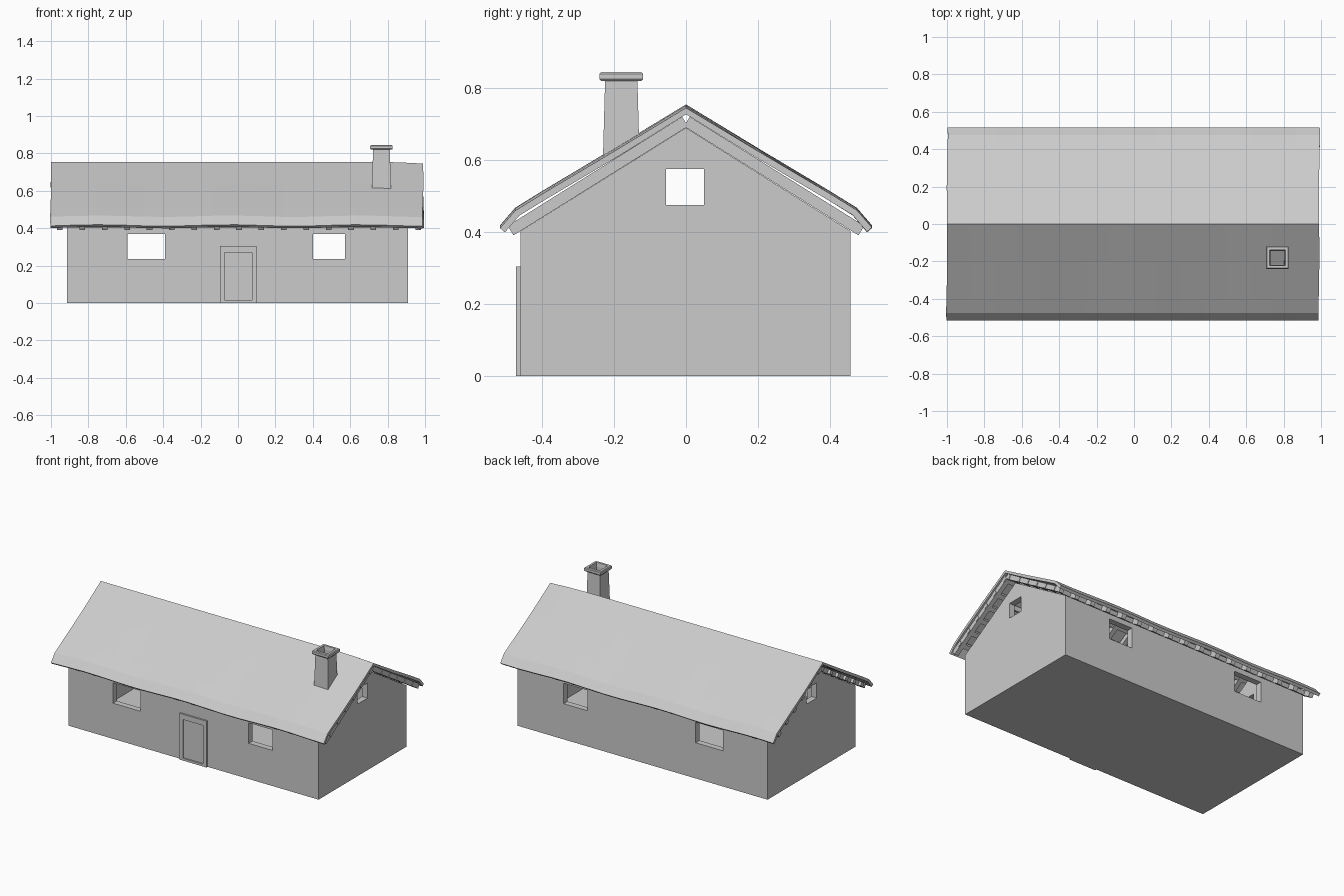
import bpy, bmesh, math
from mathutils import Matrix, Vector

if "Cube" in bpy.data.objects:
    bpy.data.objects.remove(bpy.data.objects["Cube"])


def make(name, bm):
    bmesh.ops.recalc_face_normals(bm, faces=bm.faces)
    me = bpy.data.meshes.new(name)
    bm.to_mesh(me)
    bm.free()
    ob = bpy.data.objects.new(name, me)
    bpy.context.collection.objects.link(ob)
    return ob


def add_box(bm, lo, hi, matrix=None):
    lo, hi = Vector(lo), Vector(hi)
    m = Matrix.Translation((lo + hi) / 2) @ Matrix.Diagonal((hi - lo).to_4d())
    bmesh.ops.create_cube(bm, size=1, matrix=(matrix or Matrix()) @ m)


def prism(name, profile, x0, x1):
    bm = bmesh.new()
    face = bm.faces.new([bm.verts.new((x0, y, z)) for y, z in profile])
    ext = bmesh.ops.extrude_face_region(bm, geom=[face], use_keep_orig=True)
    verts = [g for g in ext["geom"] if isinstance(g, bmesh.types.BMVert)]
    bmesh.ops.translate(bm, vec=(x1 - x0, 0, 0), verts=verts)
    return make(name, bm)


def cut(ob, cutter):
    cutter.hide_render = True
    mod = ob.modifiers.new("cut", "BOOLEAN")
    mod.operation = "DIFFERENCE"
    mod.solver = "EXACT"
    mod.object = cutter
    bpy.context.view_layer.objects.active = ob
    bpy.ops.object.modifier_apply(modifier=mod.name)
    bpy.data.objects.remove(cutter)


def box_cutter(lo, hi):
    bm = bmesh.new()
    add_box(bm, lo, hi)
    return make("cutter", bm)


# Gabled walls, hollow and open to the rafters, with through windows
walls = prism("walls", [(-.46, 0), (.457, 0), (.457, .403), (0, .69), (-.46, .403)], -.915, .91)
T = .04
cut(walls, prism("cutter", [(-.46 + T, .015), (.457 - T, .015), (.457 - T, .8), (-.46 + T, .8)],
                 -.915 + T, .91 - T))
cut(walls, box_cutter((-.59, -.6, .235), (-.39, .6, .37)))
cut(walls, box_cutter((.40, -.6, .235), (.572, .6, .37)))
cut(walls, box_cutter((-1.2, -.055, .475), (1.2, .05, .575)))

# Door frame and door leaf
bm = bmesh.new()
add_box(bm, (-.097, -.472, 0), (-.072, -.455, .305))
add_box(bm, (.075, -.472, 0), (.10, -.455, .305))
add_box(bm, (-.072, -.472, .27), (.075, -.455, .305))
add_box(bm, (-.072, -.472, 0), (.075, -.455, .015))
make("door_frame", bm)
bm = bmesh.new()
add_box(bm, (-.072, -.463, .015), (.075, -.455, .27))
make("door", bm)

# Roof lattice: rafters down the slope, battens along the length
angle = math.atan(.625)
slope = Matrix.Translation((0, 0, .709)) @ Matrix.Rotation(-angle, 4, "X")
mirror_y = Matrix.Diagonal((1, -1, 1, 1))
rafters, battens = bmesh.new(), bmesh.new()
for side in (Matrix(), mirror_y):
    for i in range(17):
        x = -.952 + i * 1.915 / 16
        add_box(rafters, (x - .015, .003, -.0155), (x + .015, .575, .0155), side @ slope)
    for y in (.018, .11, .19, .27, .35, .43):
        s = y / math.cos(angle)
        add_box(battens, (-.985, s - .015, -.013), (.982, s + .015, .013), side @ slope)
make("rafters", rafters)
make("battens", battens)

# Slightly uneven roof sheet with a kicked-down eave
half = [(.517, .415), (.475, .464), (.40, .511), (.20, .632)]
profile = [(-y, z) for y, z in half] + [(0, .755)] + half[::-1]
bm = bmesh.new()
N = 16
rows = []
for i in range(N + 1):
    x = -1 + 1.99 * i / N
    row = []
    for y, z in profile:
        k = abs(y) / .517
        wave = .004 * math.sin(9 * x + 2 + (y > 0)) * k
        droop = -.01 * max(0, (x - .8) / .2) * (1 - k)
        end = .005 * math.sin(17 * y) if i in (0, N) else 0
        row.append(bm.verts.new((x + end, y, z + wave + droop)))
    rows.append(row)
for a, b in zip(rows, rows[1:]):
    for j in range(len(profile) - 1):
        bm.faces.new((a[j], b[j], b[j + 1], a[j + 1]))
roof = make("roof", bm)
if roof.data.polygons[0].normal.z < 0:
    roof.data.flip_normals()
sol = roof.modifiers.new("thickness", "SOLIDIFY")
sol.thickness = .018
sol.offset = -1
for p in roof.data.polygons:
    p.use_smooth = False

# Hollow chimney with a wider cap, lofted through square rings
bm = bmesh.new()
rings = [(.051, .60), (.045, .82), (.056, .82), (.06, .825), (.06, .84), (.056, .845),
         (.042, .845), (.038, .82), (.036, .60)]
loops = [[bm.verts.new((.767 + sx * h, -.18 + sy * h, z))
          for sx, sy in ((-1, -1), (1, -1), (1, 1), (-1, 1))] for h, z in rings]
for a, b in zip(loops, loops[1:] + loops[:1]):
    for j in range(4):
        k = (j + 1) % 4
        bm.faces.new((a[j], a[k], b[k], b[j]))
make("chimney", bm)
